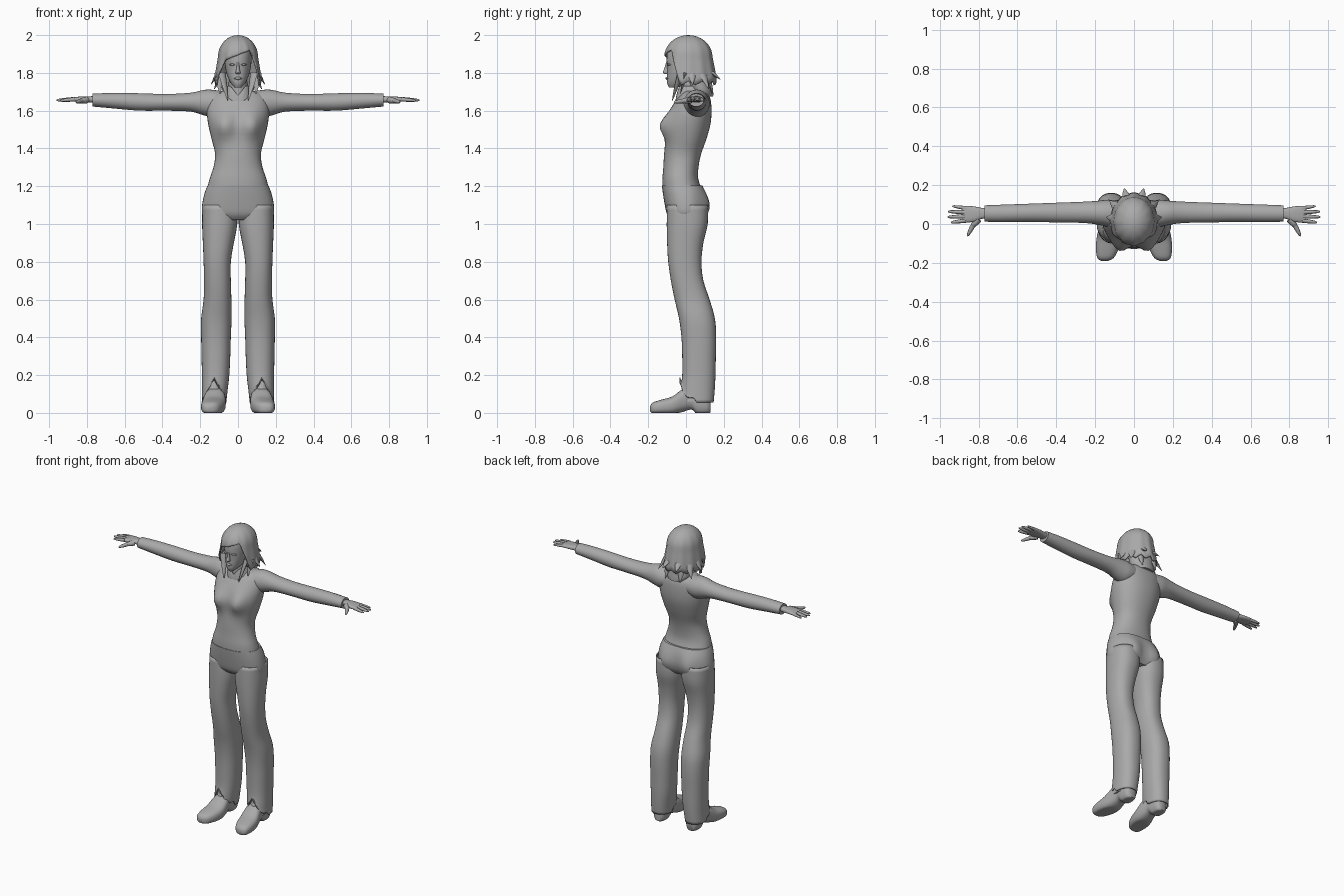
import bpy, bmesh, math
from mathutils import Vector

grey = bpy.data.materials.new("plain grey")
grey.diffuse_color = (0.4, 0.4, 0.4, 1)


def finish(name, bm, mirror=False, thick=0, angle=50):
    bmesh.ops.recalc_face_normals(bm, faces=bm.faces)
    me = bpy.data.meshes.new(name)
    bm.to_mesh(me)
    bm.free()
    me.materials.append(grey)
    for p in me.polygons:
        p.use_smooth = True
    me.set_sharp_from_angle(angle=math.radians(angle))
    ob = bpy.data.objects.new(name, me)
    bpy.context.collection.objects.link(ob)
    if thick:
        m = ob.modifiers.new("Thickness", 'SOLIDIFY')
        m.thickness, m.offset = thick, -1
    if mirror:
        ob.modifiers.new("Mirror", 'MIRROR')
    return ob


def smooth_rings(rings, steps):
    """Catmull-Rom interpolation between cross-section rows."""
    out = []
    for i in range(len(rings) - 1):
        a, b, c, d = (rings[max(i - 1, 0)], rings[i], rings[i + 1],
                      rings[min(i + 2, len(rings) - 1)])
        for s in range(steps):
            t = s / steps
            out.append([0.5 * (2 * q + (r - p) * t + (2 * p - 5 * q + 4 * r - w) * t * t
                               + (3 * q - p - 3 * r + w) * t ** 3)
                        for p, q, r, w in zip(a, b, c, d)])
    return out + [list(rings[-1])]


def loft(name, axis, rings, mirror=False, caps=True, shape=None, power=2.0,
         segs=28, steps=3, thick=0):
    """Rings are (position, u min, u max, v min, v max) along the axis."""
    bm = bmesh.new()
    loops = []
    for t, u0, u1, v0, v1 in smooth_rings(rings, steps):
        loop = []
        for k in range(segs):
            a = 2 * math.pi * k / segs
            c, s = math.cos(a), math.sin(a)
            u = (u0 + u1) / 2 + (u1 - u0) / 2 * math.copysign(abs(c) ** (2 / power), c)
            v = (v0 + v1) / 2 + (v1 - v0) / 2 * math.copysign(abs(s) ** (2 / power), s)
            co = {'x': (t, u, v), 'y': (u, t, v), 'z': (u, v, t)}[axis]
            loop.append(bm.verts.new(shape(*co) if shape else co))
        loops.append(loop)
    for A, B in zip(loops, loops[1:]):
        for k in range(segs):
            n = (k + 1) % segs
            bm.faces.new((A[k], A[n], B[n], B[k]))
    if caps:
        bm.faces.new(loops[0])
        bm.faces.new(loops[-1])
    return finish(name, bm, mirror, thick)


def tapers(name, rods, mirror=True, segs=8, flat=1.0):
    """Tapered rods (start, end, start radius, end radius), flattened if wanted."""
    bm = bmesh.new()
    for p, q, r1, r2 in rods:
        p, q = Vector(p), Vector(q)
        rot = (q - p).to_track_quat('Z', 'Y')
        rows = []
        for t, r in ((0, r1), (0.5, (r1 + r2) * 0.54), (0.88, r2 * 1.02), (1, r2 * 0.45)):
            rows.append([bm.verts.new(p.lerp(q, t) + rot @ Vector((
                r * math.cos(2 * math.pi * k / segs),
                r * flat * math.sin(2 * math.pi * k / segs), 0))) for k in range(segs)])
        for A, B in zip(rows, rows[1:]):
            for k in range(segs):
                n = (k + 1) % segs
                bm.faces.new((A[k], A[n], B[n], B[k]))
        bm.faces.new(rows[0])
        bm.faces.new(rows[-1])
    return finish(name, bm, mirror)


def bump(x, z, cx, cz, wx, wz):
    return math.exp(-((abs(x) - cx) / wx) ** 2 - ((z - cz) / wz) ** 2)


# Sweater body with bust
def bust(x, y, z):
    return (x, y - (0.045 * bump(x, z, 0.075, 1.52, 0.05, 0.065) if y < 0 else 0), z)


loft("sweater_body", 'z', [
    (1.18, -.165, .165, -.125, .085), (1.24, -.15, .15, -.125, .065),
    (1.30, -.13, .13, -.12, .066), (1.37, -.121, .121, -.116, .08),
    (1.45, -.14, .14, -.108, .108), (1.53, -.158, .158, -.105, .13),
    (1.60, -.165, .165, -.085, .135), (1.66, -.155, .155, -.05, .13),
    (1.69, -.13, .13, -.025, .115), (1.705, -.08, .08, -.015, .1)],
    shape=bust, power=2.2, segs=40)

# Sleeves
loft("sleeve", 'x', [
    (.07, -.02, .12, 1.58, 1.70), (.13, -.015, .125, 1.565, 1.71),
    (.18, -.005, .12, 1.575, 1.71), (.25, .005, .115, 1.595, 1.695),
    (.38, .008, .11, 1.60, 1.688), (.52, .01, .105, 1.60, 1.692),
    (.66, .01, .1, 1.612, 1.694), (.77, .012, .096, 1.622, 1.69)], mirror=True)

# Hands with fingers and thumb
loft("palm", 'x', [
    (.75, .03, .08, 1.642, 1.678), (.785, .026, .083, 1.643, 1.676),
    (.82, .012, .09, 1.645, 1.676), (.86, .008, .093, 1.647, 1.672),
    (.885, .012, .09, 1.651, 1.667)], mirror=True, power=2.5)
tapers("fingers", [
    ((.865, .018, 1.66), (.942, .008, 1.653), .0115, .007),
    ((.87, .039, 1.661), (.96, .036, 1.655), .0115, .007),
    ((.87, .060, 1.661), (.957, .064, 1.655), .0115, .007),
    ((.86, .081, 1.66), (.935, .092, 1.653), .0105, .006),
    ((.80, .025, 1.657), (.835, -.015, 1.651), .018, .012),
    ((.83, -.01, 1.652), (.857, -.062, 1.645), .013, .007)])


# Trousers: hips with seat, then legs with a split front hem
def seat(x, y, z):
    return (x, y + (0.03 * bump(x, z, 0.085, 1.09, 0.06, 0.08) if y > 0 else 0), z)


loft("trouser_hips", 'z', [
    (1.205, -.161, .161, -.128, .086), (1.16, -.178, .178, -.122, .1),
    (1.10, -.19, .19, -.112, .103), (1.05, -.188, .188, -.1, .095),
    (1.02, -.15, .15, -.075, .08)], shape=seat, power=2.3, segs=40)


def hem(x, y, z):
    if y < 0.05:
        z = max(z, .085 + .105 * max(0, 1 - abs(x - .128) / .055))
    return x, y, z


loft("trouser_leg", 'z', [
    (1.10, .005, .188, -.1, .115), (1.0, .004, .19, -.102, .115),
    (.9, .022, .186, -.1, .092), (.8, .038, .182, -.094, .082),
    (.7, .038, .18, -.08, .092), (.6, .035, .182, -.06, .125),
    (.5, .034, .195, -.037, .153), (.4, .038, .195, -.024, .16),
    (.3, .041, .193, -.02, .158), (.2, .046, .191, -.02, .156),
    (.12, .055, .191, -.028, .152), (.055, .062, .192, -.03, .146)],
    mirror=True, caps=False, shape=hem, power=2.3, segs=36, thick=.006)


# Shoes: flat sole, raised arch, heel and ankle
def ground(x, y, z):
    return x, y, max(z, 0.0)


loft("shoe", 'y', [
    (-.19, .135, .168, .008, .035), (-.175, .105, .188, -.004, .055),
    (-.13, .08, .196, -.008, .07), (-.07, .066, .192, -.008, .088),
    (-.02, .066, .18, .004, .125), (.03, .075, .168, .018, .14),
    (.06, .077, .168, -.008, .14), (.11, .08, .165, -.008, .12),
    (.13, .095, .15, .002, .09)], mirror=True, shape=ground, power=2.6)
loft("shoe_ankle", 'z', [
    (.06, .075, .175, -.06, .12), (.12, .08, .17, -.02, .12),
    (.2, .085, .165, .0, .12)], mirror=True)

# Neck and collar
loft("neck", 'z', [
    (1.66, -.07, .07, -.035, .1), (1.71, -.052, .052, -.03, .08),
    (1.79, -.048, .048, -.035, .07)])


def collar_dip(x, y, z):
    return x, y, z - .05 * max(0, 1 - abs(x) / .04) * (y < .03)


loft("collar", 'z', [
    (1.66, -.085, .085, -.06, .115), (1.70, -.075, .075, -.055, .11),
    (1.73, -.066, .066, -.048, .1)], caps=False, shape=collar_dip, thick=.006)

# Head with face details
loft("head", 'z', [
    (1.722, -.018, .018, -.09, -.045), (1.745, -.038, .038, -.1, .02),
    (1.78, -.055, .055, -.1, .06), (1.82, -.066, .066, -.1, .09),
    (1.87, -.072, .072, -.103, .11), (1.92, -.07, .07, -.095, .11),
    (1.96, -.05, .05, -.06, .085)], power=2.2)
loft("nose", 'z', [
    (1.793, -.008, .008, -.106, -.09), (1.802, -.013, .013, -.123, -.09),
    (1.825, -.008, .008, -.114, -.09), (1.855, -.006, .006, -.106, -.09)], segs=12)
loft("lips", 'x', [
    (-.022, -.1, -.085, 1.769, 1.772), (0, -.109, -.085, 1.762, 1.78),
    (.022, -.1, -.085, 1.769, 1.772)], segs=12)
loft("eye", 'x', [
    (.014, -.1, -.085, 1.842, 1.845), (.03, -.102, -.08, 1.837, 1.851),
    (.046, -.092, -.075, 1.842, 1.845)], mirror=True, segs=12)


# Hair shell: swept fringe in front, jagged bob around the back
def hair_shell():
    bm = bmesh.new()
    cols, rows, grid = 72, 14, []
    for i in range(cols):
        a = 2 * math.pi * i / cols
        d = math.degrees(min(a, 2 * math.pi - a))
        fringe = 1.895 + .04 * math.sin(a)
        side = 1.735 + .022 * abs((i % 6) - 3) / 3
        w = min(max((d - 42) / 30, 0), 1)
        low = fringe * (1 - w) + side * w
        col = []
        for j in range(1, rows + 1):
            z = 2 - (2 - low) * (j / rows) ** 1.7
            h = (z - 1.885) / .115
            k = math.sqrt(1 - h * h) if h > 0 else 1 - .17 * h * (1 - .35 * max(0, -h - .8))
            k *= 1 + .018 * math.cos(a * 12) * j / rows
            col.append(bm.verts.new((.105 * k * math.sin(a),
                                     .013 - .126 * k * math.cos(a), z)))
        grid.append(col)
    top = bm.verts.new((0, .013, 2))
    for i in range(cols):
        A, B = grid[i], grid[(i + 1) % cols]
        bm.faces.new((top, A[0], B[0]))
        for j in range(rows - 1):
            bm.faces.new((A[j], A[j + 1], B[j + 1], B[j]))
    finish("hair", bm, thick=.008)


hair_shell()
loft("hair_nape", 'z', [
    (1.80, -.085, .085, .0, .135), (1.74, -.085, .085, .01, .135),
    (1.70, -.08, .08, .03, .14), (1.675, -.055, .055, .06, .142)])
tapers("hair_locks", [
    ((.085, -.03, 1.80), (.055, -.072, 1.655), .024, .006),
    ((.10, .0, 1.80), (.095, -.03, 1.69), .026, .006),
    ((.105, .03, 1.80), (.142, .035, 1.74), .024, .005),
    ((.09, .09, 1.79), (.125, .12, 1.715), .025, .005),
    ((.04, .14, 1.80), (.05, .182, 1.765), .022, .005),
    ((.05, .12, 1.77), (.055, .145, 1.68), .026, .006)], flat=.5)
